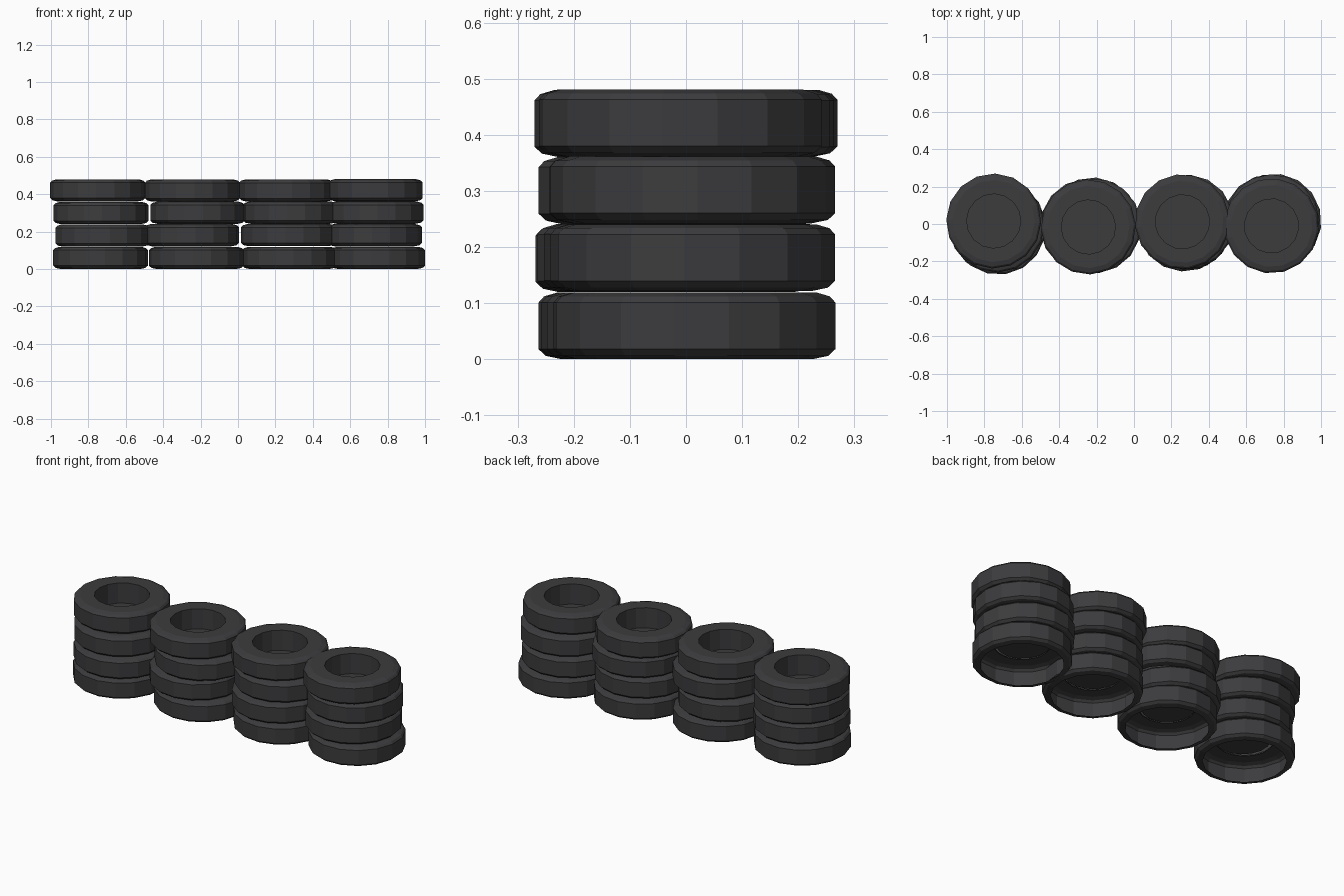
import bpy, bmesh, math, random

if "Cube" in bpy.data.objects:
    bpy.data.objects.remove(bpy.data.objects["Cube"])

random.seed(4)
SIDES = 16

rubber = bpy.data.materials.new("dark_rubber")
rubber.diffuse_color = (0.045, 0.045, 0.048, 1)
rubber.use_nodes = True
rubber.node_tree.nodes["Principled BSDF"].inputs["Base Color"].default_value = rubber.diffuse_color

# outer shell from the open underside, over the tread, to the edge of the hole
SHELL = [(0.212, 0.0), (0.241, 0.006), (0.254, 0.018), (0.254, 0.101),
         (0.244, 0.112), (0.220, 0.119), (0.145, 0.119)]


def make_tire(name, x, y, z, turn, floor):
    profile = SHELL + ([(0.145, 0.003)] if floor else [(0.145, 0.112)])
    bm = bmesh.new()
    rings = []
    for r, h in profile:
        rings.append([bm.verts.new((r * math.cos(turn + 2 * math.pi * i / SIDES),
                                    r * math.sin(turn + 2 * math.pi * i / SIDES), h))
                      for i in range(SIDES)])
    for a, b in zip(rings, rings[1:]):
        for i in range(SIDES):
            j = (i + 1) % SIDES
            bm.faces.new((a[i], a[j], b[j], b[i]))
    if floor:
        bm.faces.new(rings[-1])
    mesh = bpy.data.meshes.new(name)
    bm.to_mesh(mesh)
    bm.free()
    mesh.materials.append(rubber)
    obj = bpy.data.objects.new(name, mesh)
    obj.location = (x, y, z)
    bpy.context.collection.objects.link(obj)


# tire centres per stack, bottom to top
STACKS = [
    [(-0.735, -0.01), (-0.725, -0.017), (-0.733, -0.005), (-0.750, 0.016)],
    [(-0.222, -0.005), (-0.248, -0.012), (-0.216, -0.010), (-0.244, -0.016)],
    [(0.276, 0.005), (0.270, 0.000), (0.280, 0.010), (0.259, 0.012)],
    [(0.748, 0.015), (0.730, 0.012), (0.738, 0.012), (0.735, -0.010)],
]

for s, stack in enumerate(STACKS):
    for level, (x, y) in enumerate(stack):
        lift = 0.0 if level == 0 else random.uniform(-0.001, 0.002)
        make_tire(f"tire_stack{s + 1}_level{level + 1}", x, y,
                  0.1203 * level + lift, random.uniform(0, math.pi / 8), level > 0)
